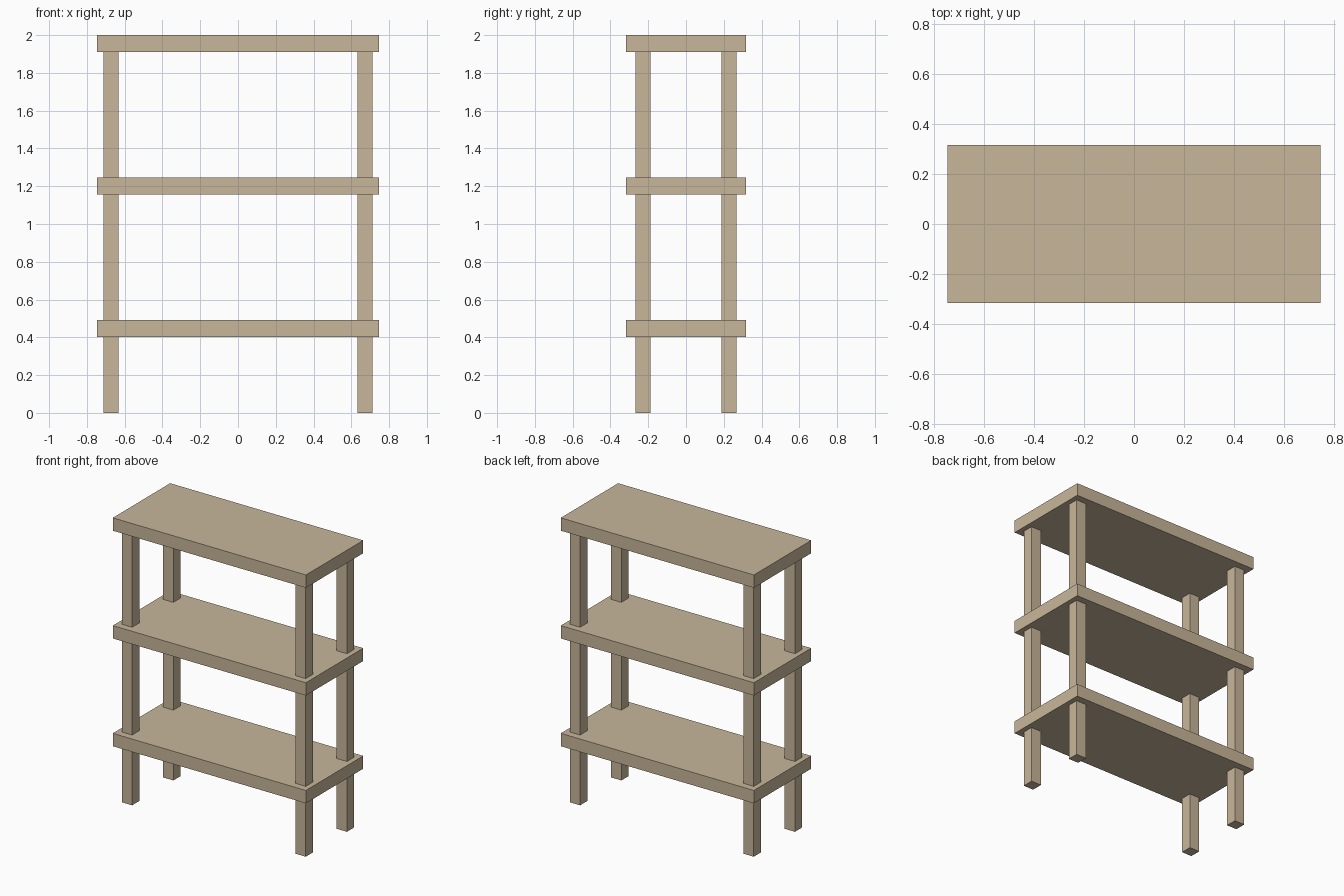
import bpy

if "Cube" in bpy.data.objects:
    bpy.data.objects.remove(bpy.data.objects["Cube"])

wood = bpy.data.materials.new("light_wood")
wood.diffuse_color = (0.58, 0.47, 0.325, 1.0)
wood.use_nodes = True
wood.node_tree.nodes["Principled BSDF"].inputs["Base Color"].default_value = wood.diffuse_color


def box(name, x, y, z, sx, sy, sz):
    """Add a box with its centre and full sizes given."""
    bpy.ops.mesh.primitive_cube_add(size=1, location=(x, y, z))
    obj = bpy.context.object
    obj.name = name
    obj.scale = (sx, sy, sz)
    bpy.ops.object.transform_apply(location=False, rotation=False, scale=True)
    obj.data.materials.append(wood)
    return obj


THICK = 0.09
TOPS = {"lower_shelf": 0.492, "middle_shelf": 1.246, "top_shelf": 2.0}

# Three equal boards
for name, top in TOPS.items():
    box(name, 0, 0, top - THICK / 2, 1.495, 0.634, THICK)

# Four square posts from the floor to the underside of the top board
height = 2.0 - THICK
for side, sx in (("left", -1), ("right", 1)):
    for end, sy in (("front", -1), ("back", 1)):
        box(f"{end}_{side}_post", sx * 0.672, sy * 0.228, height / 2,
            0.079, 0.079, height)
